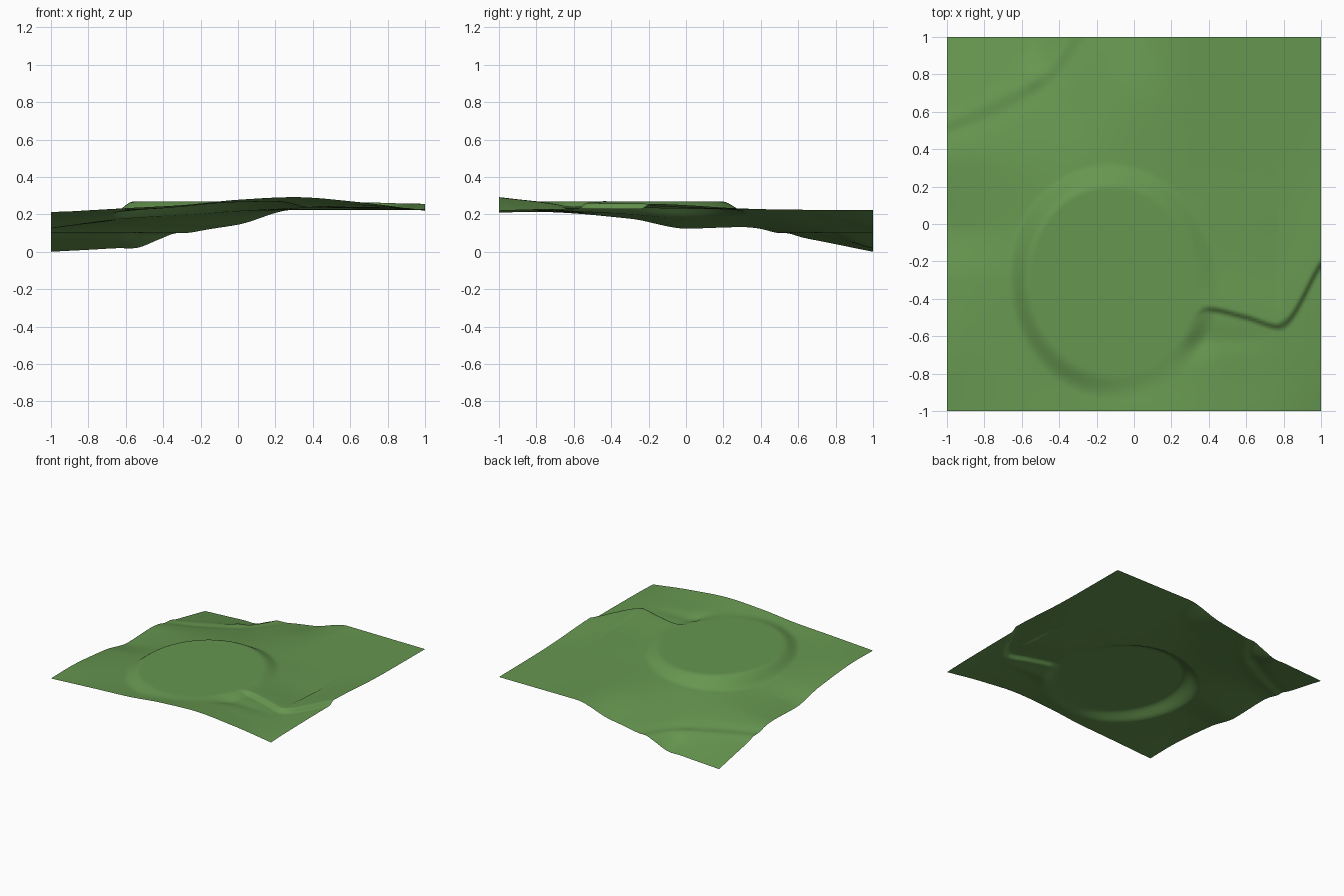
import bpy, bmesh
from math import exp, hypot, cos, sin

if "Cube" in bpy.data.objects:
    bpy.data.objects.remove(bpy.data.objects["Cube"])

CELLS = 160

# Broad lie of the land: height strips in thousandths, front to back
XS = (-1, -.6, -.3, 0, .3, .65, 1)
YS = (-1, -.8, -.3, 0, .3, .65, 1)
STRIPS = (
    (215, 238, 254, 283, 297, 270, 224),
    (218, 228, 242, 262, 276, 254, 230),
    (182, 212, 250, 262, 246, 238, 234),
    (130, 185, 225, 240, 240, 236, 233),
    (137, 168, 200, 222, 230, 231, 230),
    (75, 114, 150, 200, 228, 229, 229),
    (5, 30, 106, 150, 229, 228, 227),
)


def smoothstep(a, b, v):
    t = min(1, max(0, (v - a) / (b - a)))
    return t * t * (3 - 2 * t)


def bump(x, y, cx, cy, rx, ry):
    return exp(-((x - cx) / rx) ** 2 - ((y - cy) / ry) ** 2)


def curve(ks, vs, t):
    """Smooth profile through the points without overshoot."""
    n = len(ks)
    slopes = [(vs[i + 1] - vs[i]) / (ks[i + 1] - ks[i]) for i in range(n - 1)]

    def tangent(i):
        if i in (0, n - 1):
            return slopes[min(i, n - 2)]
        a, b = slopes[i - 1], slopes[i]
        return 2 * a * b / (a + b) if a * b > 0 else 0

    i = max(k for k in range(n - 1) if t >= ks[k] or k == 0)
    w = ks[i + 1] - ks[i]
    u = (t - ks[i]) / w
    h = u * u * (3 - 2 * u)
    return (vs[i] * (1 - h) + vs[i + 1] * h
            + w * u * (1 - u) * ((1 - u) * tangent(i) - u * tangent(i + 1)))


def bank_line(x):
    return curve((.2, .33, .38, .6, .78, 1), (-.6, -.5, -.465, -.51, -.56, -.23), x)


def shape(x, y, z):
    # Terrace round the low back corner
    t = z - .105
    z = .105 + t * (1 - exp(-(t / .014) ** 2))
    # Small hollow and knoll beside the low corner
    z -= .014 * bump(x, y, -.53, 1, .08, .16)
    z += .010 * bump(x, y, -.55, .8, .05, .07)
    # Gully at the end of the bank
    z -= .022 * bump(x, y, .31, -.62, .1, .1)
    z -= .008 * bump(x, y, .5, -.62, .2, .06)
    # Steep bank with a raised lip
    if x > .25:
        d = (y - bank_line(x)) * (.6 if x > .78 else 1)
        lip = smoothstep(-.008, .028, d) * exp(-(max(d, 0) / .26) ** 2)
        z += .028 * lip * smoothstep(.27, .37, x)
    # Level round plateau
    a = -.14
    px, py = x + .11, y + .31
    u = (px * cos(a) - py * sin(a)) / .47
    v = (px * sin(a) + py * cos(a)) / .53
    k = 1 - smoothstep(.94, 1.2, hypot(u, v))
    return z + (.275 - z) * k


# Ground sheet
bm = bmesh.new()
bmesh.ops.create_grid(bm, x_segments=CELLS, y_segments=CELLS, size=1)
columns = {}
for vert in bm.verts:
    x, y, _ = vert.co
    key = round(x, 4)
    if key not in columns:
        columns[key] = [curve(XS, strip, x) / 1000 for strip in STRIPS]
    vert.co.z = shape(x, y, curve(YS, columns[key], y))
lowest = min(v.co.z for v in bm.verts)
for vert in bm.verts:
    vert.co.z -= lowest
for face in bm.faces:
    face.smooth = True
mesh = bpy.data.meshes.new("grassy_ground")
bm.to_mesh(mesh)
bm.free()
ground = bpy.data.objects.new("grassy_ground", mesh)
bpy.context.collection.objects.link(ground)

# Grass colour
grass = bpy.data.materials.new("grass_green")
grass.use_nodes = True
colour = (.133, .305, .080, 1)
grass.diffuse_color = colour
grass.node_tree.nodes["Principled BSDF"].inputs["Base Color"].default_value = colour
mesh.materials.append(grass)
